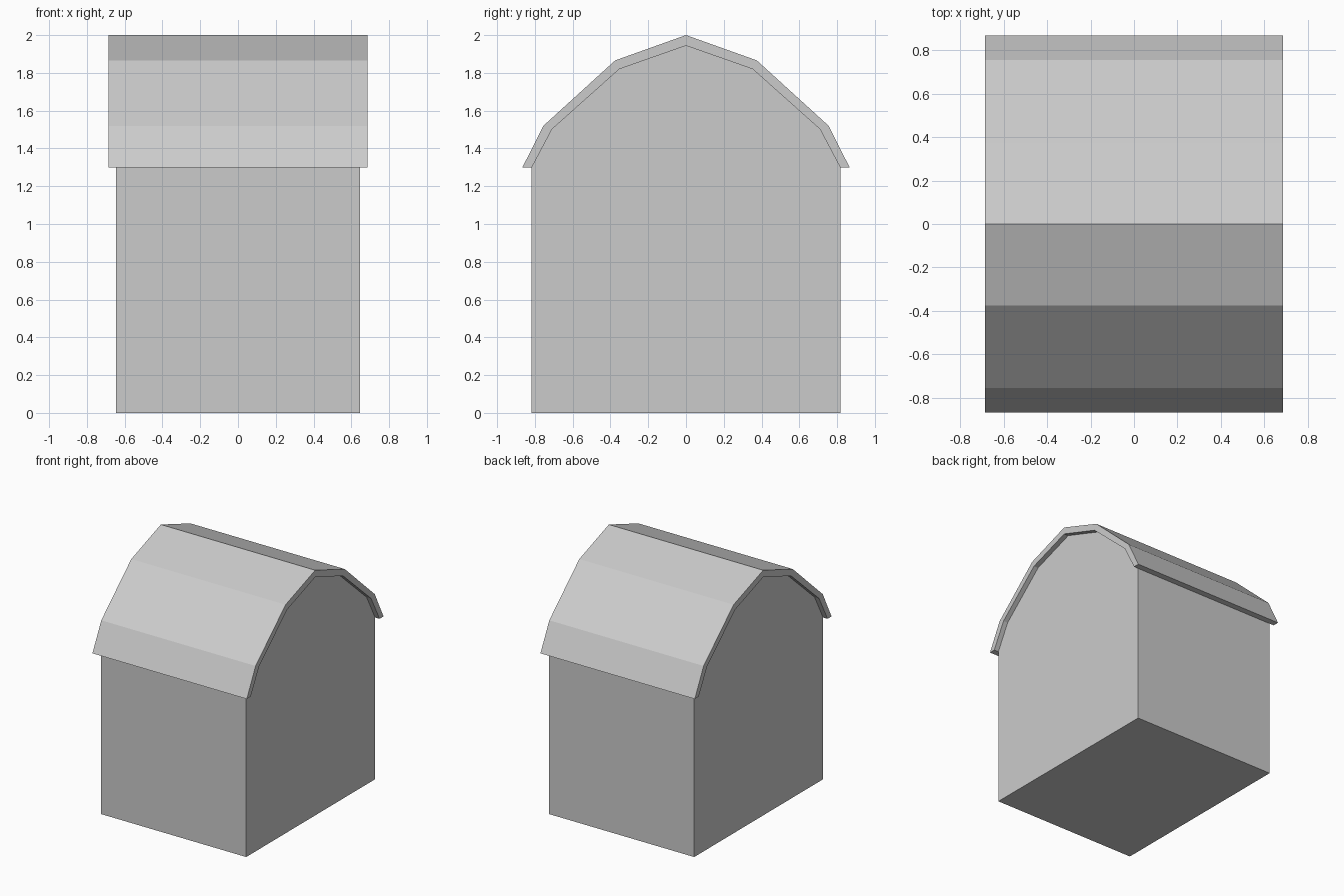
import bpy
import bmesh

if "Cube" in bpy.data.objects:
    bpy.data.objects.remove(bpy.data.objects["Cube"])

# Half profiles (y, z) of the barn-style roof, ridge to eave
OUTER = [(0, 2.0), (0.375, 1.866), (0.755, 1.52), (0.867, 1.298)]
INNER = [(0, 1.944), (0.353, 1.82), (0.709, 1.502), (0.817, 1.298)]


def mirrored(half):
    """Full profile running from the -y eave over the ridge to the +y eave."""
    return [(-y, z) for y, z in reversed(half[1:])] + half


def extrude_profile(name, profile, half_width):
    """Closed solid made by extruding a y-z outline along x."""
    bm = bmesh.new()
    face = bm.faces.new([bm.verts.new((-half_width, y, z)) for y, z in profile])
    result = bmesh.ops.extrude_face_region(bm, geom=[face], use_keep_orig=True)
    moved = [v for v in result["geom"] if isinstance(v, bmesh.types.BMVert)]
    bmesh.ops.translate(bm, verts=moved, vec=(2 * half_width, 0, 0))
    bmesh.ops.recalc_face_normals(bm, faces=bm.faces)
    mesh = bpy.data.meshes.new(name)
    bm.to_mesh(mesh)
    bm.free()
    obj = bpy.data.objects.new(name, mesh)
    bpy.context.collection.objects.link(obj)
    return obj


# House body: walls rising into gables under the roof
wall = INNER[-1][0]
extrude_profile("house_body", mirrored(INNER) + [(wall, 0), (-wall, 0)], 0.645)

# Roof shell: thick, with a small overhang past the gables
extrude_profile("roof", mirrored(OUTER) + mirrored(INNER)[::-1], 0.685)
